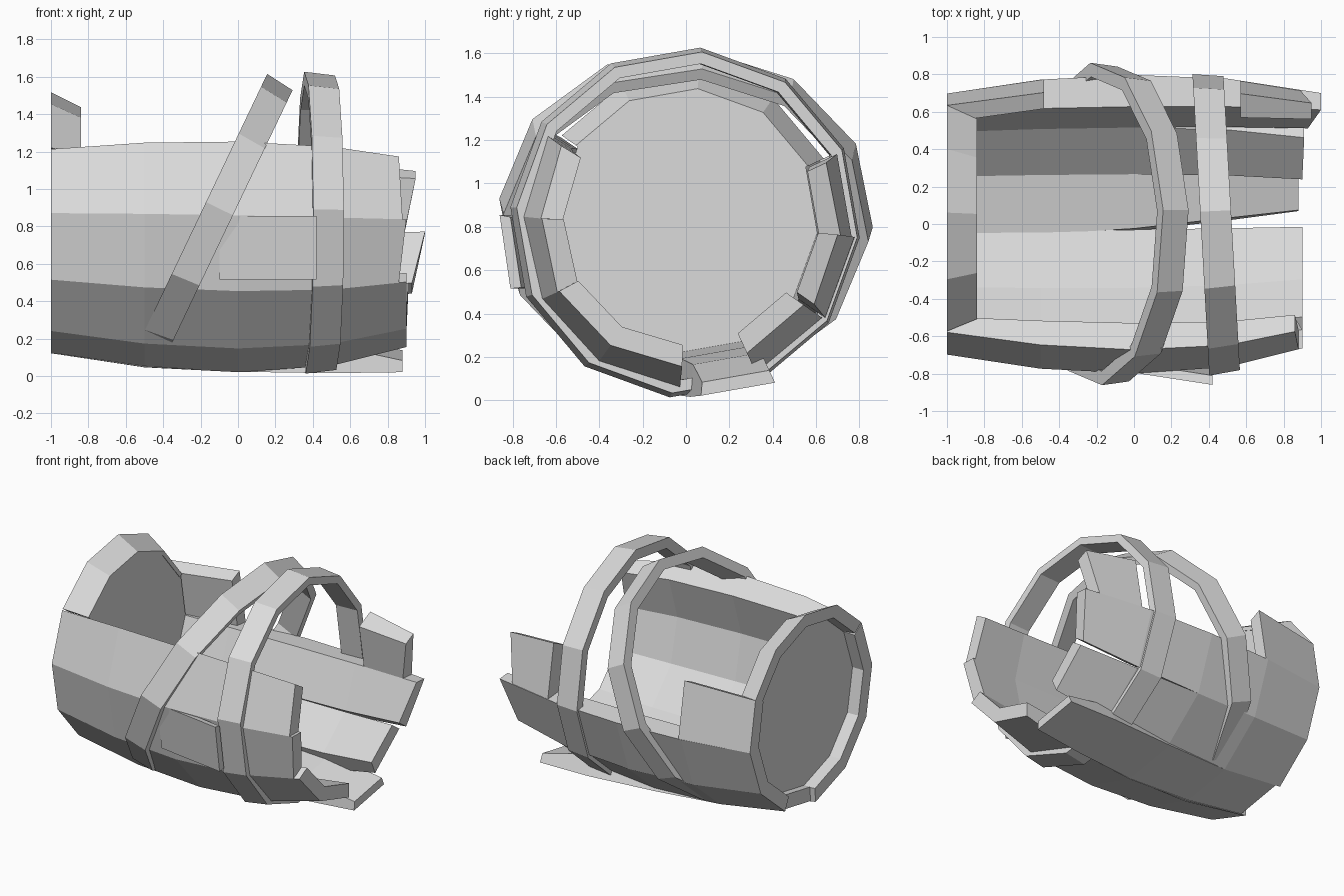
import bpy, bmesh
from math import radians, sin, cos
from mathutils import Matrix, Vector

if "Cube" in bpy.data.objects:
    bpy.data.objects.remove(bpy.data.objects["Cube"])

AXIS_Z = 0.82          # height of the barrel axis
STEP, START = 30, -5   # twelve staves
OUTER = [(-1, .70), (-.5, .775), (0, .80), (.5, .765), (.9, .665), (1.1, .62)]
INNER = [(-1, .60), (-.5, .62), (0, .63), (.5, .615), (.9, .565), (1.1, .54)]

wood = bpy.data.materials.new("light_grey")
wood.use_nodes = True
grey = (0.71, 0.71, 0.71, 1)
wood.diffuse_color = grey
wood.node_tree.nodes["Principled BSDF"].inputs["Base Color"].default_value = grey


def finish(name, bm, matrix=None):
    """Turn a bmesh into a flat shaded object."""
    bmesh.ops.recalc_face_normals(bm, faces=bm.faces)
    if matrix:
        bm.transform(matrix)
    mesh = bpy.data.meshes.new(name)
    bm.to_mesh(mesh)
    bm.free()
    mesh.materials.append(wood)
    obj = bpy.data.objects.new(name, mesh)
    bpy.context.collection.objects.link(obj)


def radius(profile, x):
    for (xa, ra), (xb, rb) in zip(profile, profile[1:]):
        if x <= xb:
            return ra + (rb - ra) * (x - xa) / (xb - xa)


def rim_point(x, r, degrees):
    a = radians(degrees)
    return Vector((x, r * cos(a), AXIS_Z + r * sin(a)))


def loft(bm, loops, closed=False):
    """Skin a row of four-cornered sections."""
    rows = [[bm.verts.new(p) for p in loop] for loop in loops]
    pairs = list(zip(rows, rows[1:] + rows[:1])) if closed else list(zip(rows, rows[1:]))
    for a, b in pairs:
        for i in range(4):
            j = (i + 1) % 4
            bm.faces.new((a[i], a[j], b[j], b[i]))
    if not closed:
        bm.faces.new(rows[0])
        bm.faces.new(rows[-1])


def stave(name, k, x0, end_a, end_b, bend=None, thin=0):
    """Bowed plank from x0 to a slanted end; thin pares the inside of that end."""
    a, b = START + STEP * k, START + STEP * (k + 1)
    knots = [x for x, _ in OUTER if x0 < x < min(end_a, end_b) - .05]
    stations = [(x0, x0, 0)] + [(x, x, 0) for x in knots] + [(end_a, end_b, thin)]
    loops = []
    for xa, xb, t in stations:
        loop = [rim_point(xa, radius(OUTER, xa), a), rim_point(xb, radius(OUTER, xb), b),
                rim_point(xb, radius(INNER, xb) + t, b), rim_point(xa, radius(INNER, xa) + t, a)]
        loops.append([bend(p) for p in loop] if bend else loop)
    bm = bmesh.new()
    loft(bm, loops)
    finish(name, bm)


def twist(p):
    """Slight turn about the axis, growing towards the open end."""
    axis = Vector((0, 0, AXIS_Z))
    turn = Matrix.Rotation(radians(.8 + 1.4 * (p.x + 1)), 3, 'X')
    return axis + turn @ (p - axis)


def droop(p):
    """Drop and swing sideways towards the open end."""
    return p + Vector((0, .11 * max(0, p.x + .28), -.17 * max(0, p.x) ** 2))


def spring(p):
    """Splay outwards at the open end."""
    return p + Vector((0, .06 * max(0, p.x) ** 2, 0))


# Sound staves: front wall and floor
stave("front_upper_stave", 5, -1, .86, .88, twist)
stave("front_middle_stave", 6, -1, .90, .86, twist)
stave("front_lower_stave", 7, -1, .90, .90, twist)
stave("floor_front_stave", 8, -1, .90, .90, twist)
stave("floor_back_stave", 10, -1, .90, .91)

# Back wall stave splayed at the end, and the floor stave knocked loose
stave("back_middle_stave", 11, -1, .93, 1.0, spring)
stave("loose_floor_stave", 9, -.96, .88, .88, droop, .04)

# Snapped back stave: a stub at each end
stave("back_upper_stub", 0, -1, -.48, -.48, thin=.06)
stave("back_broken_end", 0, .57, .89, .95, spring)

# Broken top staves, worn down to a sloping collar around the lid
for k in range(1, 5):
    bm = bmesh.new()
    edges = [START + STEP * k, START + STEP * (k + 1)]
    loft(bm, [[rim_point(-1, .70, e), rim_point(-.84, .62, e),
               rim_point(-.84, .59, e), rim_point(-1, .61, e)] for e in edges])
    finish("top_stave_collar", bm)

# Recessed lid
bm = bmesh.new()
discs = [[bm.verts.new(rim_point(x, .61, START + STEP * i)) for i in range(12)] for x in (-.91, -.845)]
for disc in discs:
    bm.faces.new(disc)
for i in range(12):
    j = (i + 1) % 12
    bm.faces.new((discs[0][i], discs[0][j], discs[1][j], discs[1][i]))
finish("lid", bm)


def hoop(name, centre, ry, rz, width, turn, thick=.075, flare=.02):
    """Twelve-sided band, a little narrower on its +x edge."""
    bm = bmesh.new()
    loops = []
    for i in range(12):
        a = radians(START + STEP * i)
        corners = ((-width / 2, 0), (width / 2, flare), (width / 2, thick), (-width / 2, thick))
        loops.append([Vector((x, (ry - t) * cos(a), (rz - t) * sin(a))) for x, t in corners])
    loft(bm, loops, closed=True)
    finish(name, bm, Matrix.Translation(centre) @ turn)


# Hoops: one nearly in place, one slipped and leaning
hoop("upright_hoop", (.44, 0, .82), .81, .81, .165, Matrix.Rotation(radians(3.2), 4, 'Z'))
hoop("leaning_hoop", (-.13, 0, .83), .865, .835, .16, Matrix.Rotation(radians(25.5), 4, 'Y'))

# Splintered plank lifting off the front wall
bm = bmesh.new()
sections = []
for x, out in ((-.1, .05), (.42, -.03)):
    sections.append([Vector((x, y + out, z)) for y, z in
                     ((-.83, .855), (-.78, .845), (-.73, .52), (-.78, .515))])
loft(bm, sections)
finish("front_splinter_plank", bm)
